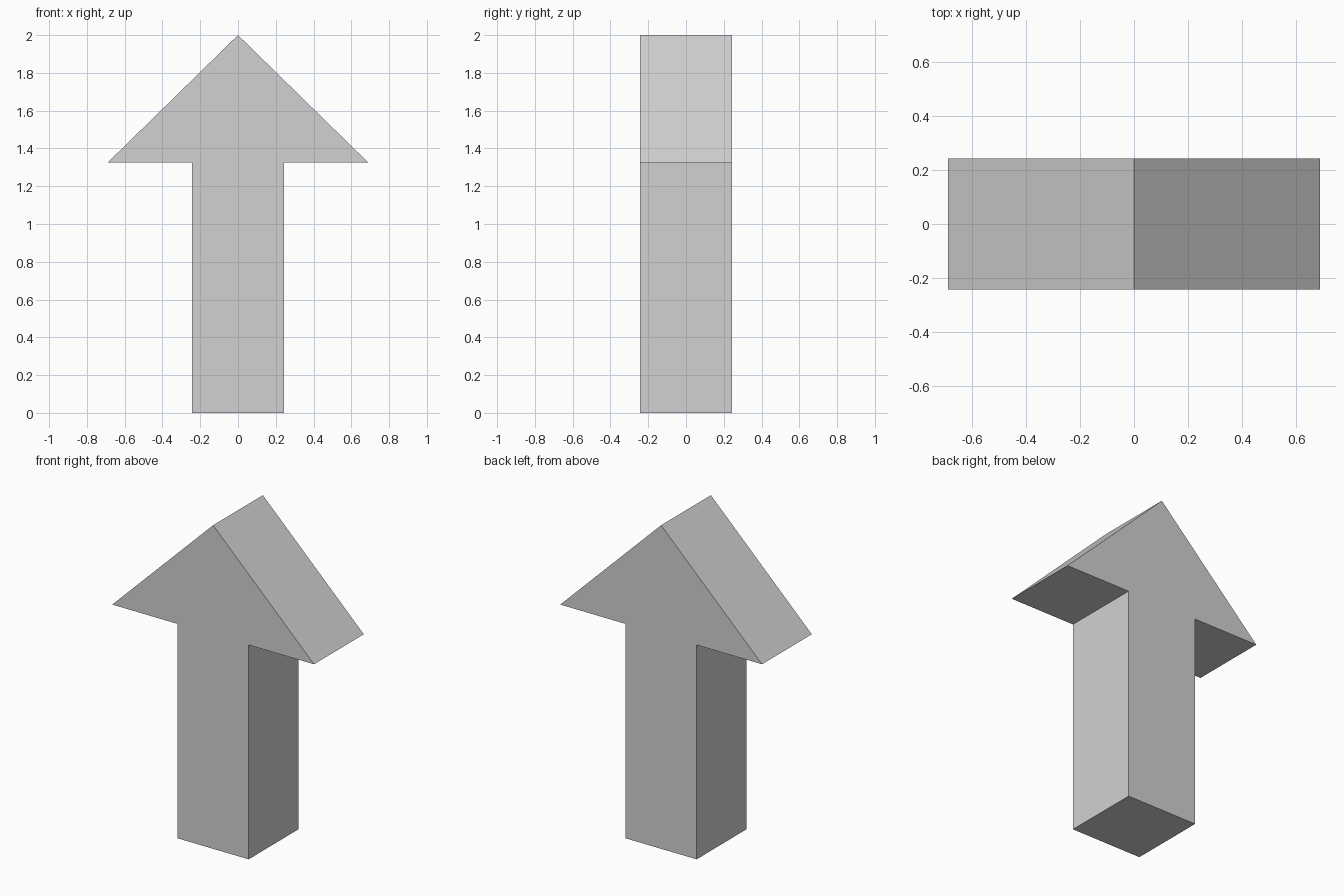
import bpy
import bmesh

cube = bpy.data.objects.get("Cube")
if cube:
    bpy.data.objects.remove(cube, do_unlink=True)

HEIGHT = 2.0
HEAD_BASE = 1.325
HEAD_HALF = 0.69
SHAFT_HALF = 0.243
DEPTH = 0.486

# Plain grey material
grey = bpy.data.materials.new("plain grey")
grey.use_nodes = True
colour = (0.64, 0.64, 0.64, 1)
grey.diffuse_color = colour
grey.node_tree.nodes["Principled BSDF"].inputs["Base Color"].default_value = colour

# Arrow outline: right half from the foot up, mirrored for the left half
half = [(SHAFT_HALF, 0), (SHAFT_HALF, HEAD_BASE), (HEAD_HALF, HEAD_BASE)]
outline = half + [(0, HEIGHT)] + [(-x, z) for x, z in reversed(half)]

# Extrude the outline from front to back
bm = bmesh.new()
front = bm.faces.new([bm.verts.new((x, -DEPTH / 2, z)) for x, z in outline])
result = bmesh.ops.extrude_face_region(bm, geom=[front], use_keep_orig=True)
back = [v for v in result["geom"] if isinstance(v, bmesh.types.BMVert)]
bmesh.ops.translate(bm, verts=back, vec=(0, DEPTH, 0))
bmesh.ops.recalc_face_normals(bm, faces=bm.faces)

mesh = bpy.data.meshes.new("arrow")
bm.to_mesh(mesh)
bm.free()
mesh.materials.append(grey)
arrow = bpy.data.objects.new("arrow", mesh)
bpy.context.collection.objects.link(arrow)
